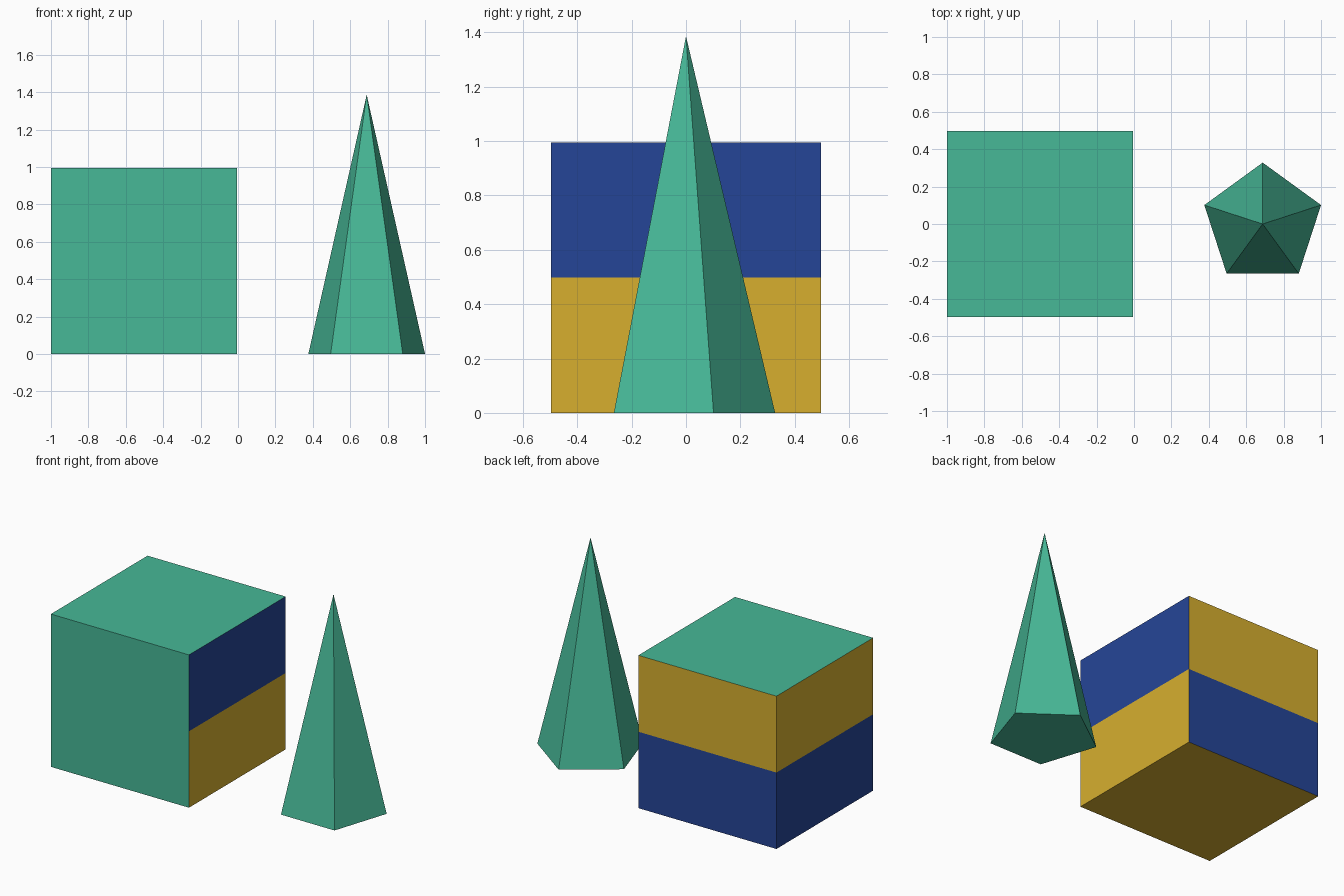
import bpy
import bmesh
from math import radians
from mathutils import Matrix

default = bpy.data.objects.get("Cube")
if default:
    bpy.data.objects.remove(default, do_unlink=True)


def linear(byte):
    c = byte / 255
    return c / 12.92 if c <= 0.04045 else ((c + 0.055) / 1.055) ** 2.4


def make_material(name, rgb):
    mat = bpy.data.materials.new(name)
    colour = (*map(linear, rgb), 1)
    mat.diffuse_color = colour
    mat.use_nodes = True
    mat.node_tree.nodes["Principled BSDF"].inputs["Base Color"].default_value = colour
    return mat


def make_object(name, bm, materials):
    mesh = bpy.data.meshes.new(name)
    bm.to_mesh(mesh)
    bm.free()
    for mat in materials:
        mesh.materials.append(mat)
    obj = bpy.data.objects.new(name, mesh)
    bpy.context.collection.objects.link(obj)
    return obj


green = make_material("sea_green", (71, 184, 151))
blue = make_material("navy_blue", (37, 69, 151))
gold = make_material("golden_yellow", (215, 175, 47))
GREEN, BLUE, GOLD = range(3)

# Block: a cube cut at half height into two colour bands
side = 0.995
bm = bmesh.new()
bmesh.ops.create_cube(bm, size=side, matrix=Matrix.Translation((side / 2 - 1, 0, side / 2)))
bmesh.ops.bisect_plane(bm, geom=bm.verts[:] + bm.edges[:] + bm.faces[:],
                       plane_co=(0, 0, side / 2), plane_no=(0, 0, 1))
bm.normal_update()
for face in bm.faces:
    n = face.normal
    upper = face.calc_center_median().z > side / 2
    if n.z > 0.5 or n.y < -0.5:      # top and front
        face.material_index = GREEN
    elif n.z < -0.5:                 # underside
        face.material_index = GOLD
    elif n.x > 0.5:                  # side facing the spire
        face.material_index = BLUE if upper else GOLD
    else:                            # back and far side
        face.material_index = GOLD if upper else BLUE
make_object("banded_block", bm, [green, blue, gold])

# Spire: five-sided pyramid with one corner towards the back
radius, height = 0.328, 1.386
bm = bmesh.new()
bmesh.ops.create_circle(bm, cap_ends=True, segments=5, radius=radius)
base_edges = bm.edges[:]
apex = bm.verts.new((0, 0, height))
for edge in base_edges:
    bm.faces.new((*edge.verts, apex))
# Put a corner on +y whatever the starting angle
corner = max((v for v in bm.verts if v is not apex), key=lambda v: v.co.y).co.xy
turn = corner.angle_signed((0, 1))
bmesh.ops.rotate(bm, verts=bm.verts[:], matrix=Matrix.Rotation(-turn, 3, "Z"))
bmesh.ops.recalc_face_normals(bm, faces=bm.faces[:])
half_width = max(v.co.x for v in bm.verts)
bmesh.ops.translate(bm, verts=bm.verts[:], vec=(1 - half_width, 0, 0))
make_object("five_sided_spire", bm, [green])
